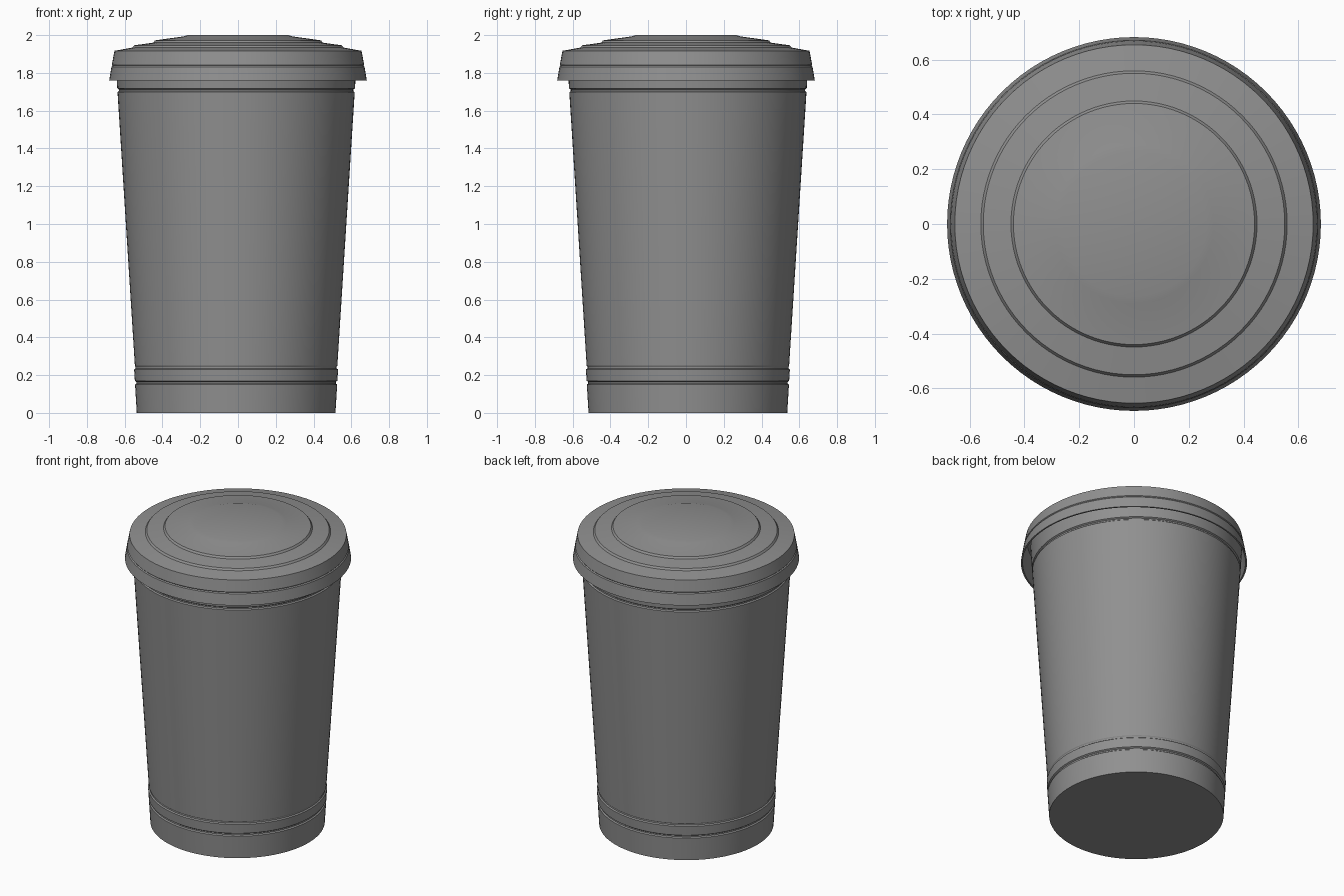
import bpy, bmesh, math

if "Cube" in bpy.data.objects:
    bpy.data.objects.remove(bpy.data.objects["Cube"])

SEGMENTS = 96

grey = bpy.data.materials.new("plain grey")
grey.diffuse_color = (0.28, 0.28, 0.28, 1)
grey.use_nodes = True
grey.node_tree.nodes["Principled BSDF"].inputs["Base Color"].default_value = grey.diffuse_color


def lathe(name, profile, centre):
    """Spin a (radius, height) profile about the vertical axis."""
    bm = bmesh.new()
    verts = [bm.verts.new((r, 0, z)) for r, z in profile]
    edges = [bm.edges.new(pair) for pair in zip(verts, verts[1:])]
    bmesh.ops.spin(bm, geom=verts + edges, cent=(0, 0, 0), axis=(0, 0, 1),
                   angle=math.tau, steps=SEGMENTS, use_duplicate=False)
    bmesh.ops.remove_doubles(bm, verts=bm.verts, dist=0.0002)
    bmesh.ops.recalc_face_normals(bm, faces=bm.faces)
    mesh = bpy.data.meshes.new(name)
    bm.to_mesh(mesh)
    bm.free()
    mesh.materials.append(grey)
    obj = bpy.data.objects.new(name, mesh)
    obj.location = (centre[0], centre[1], 0)
    bpy.context.collection.objects.link(obj)
    bpy.ops.object.select_all(action='DESELECT')
    obj.select_set(True)
    bpy.context.view_layer.objects.active = obj
    bpy.ops.object.shade_smooth_by_angle(angle=math.radians(20))
    return obj


def wall(z):
    """Radius of the tapered cup wall at a height."""
    return 0.526 + 0.0605 * z if z < 0.25 else 0.536 + (z - 0.25) * 0.0635


# Cup: tapered wall with three thin grooves, closed inside the lid
cup = [(0, 0), (wall(0), 0)]
for z in (0.16, 0.24, 1.708):
    cup += [(wall(z - 0.010), z - 0.010), (wall(z) - 0.008, z - 0.004),
            (wall(z) - 0.008, z + 0.004), (wall(z + 0.010), z + 0.010)]
cup += [(wall(1.86), 1.86), (0, 1.86)]
lathe("cup", cup, (-0.01, 0.01))

# Lid: flared skirt, stepped top with a raised centre, hollow underneath
lid = [(0, 2.0), (0.265, 2.0), (0.29, 1.993), (0.44, 1.972), (0.449, 1.960),
       (0.55, 1.946), (0.559, 1.934), (0.654, 1.917), (0.668, 1.843),
       (0.664, 1.838), (0.670, 1.832), (0.682, 1.76),
       (0.672, 1.76), (0.658, 1.84), (0.644, 1.905), (0, 1.925)]
lathe("lid", lid, (0, 0))
